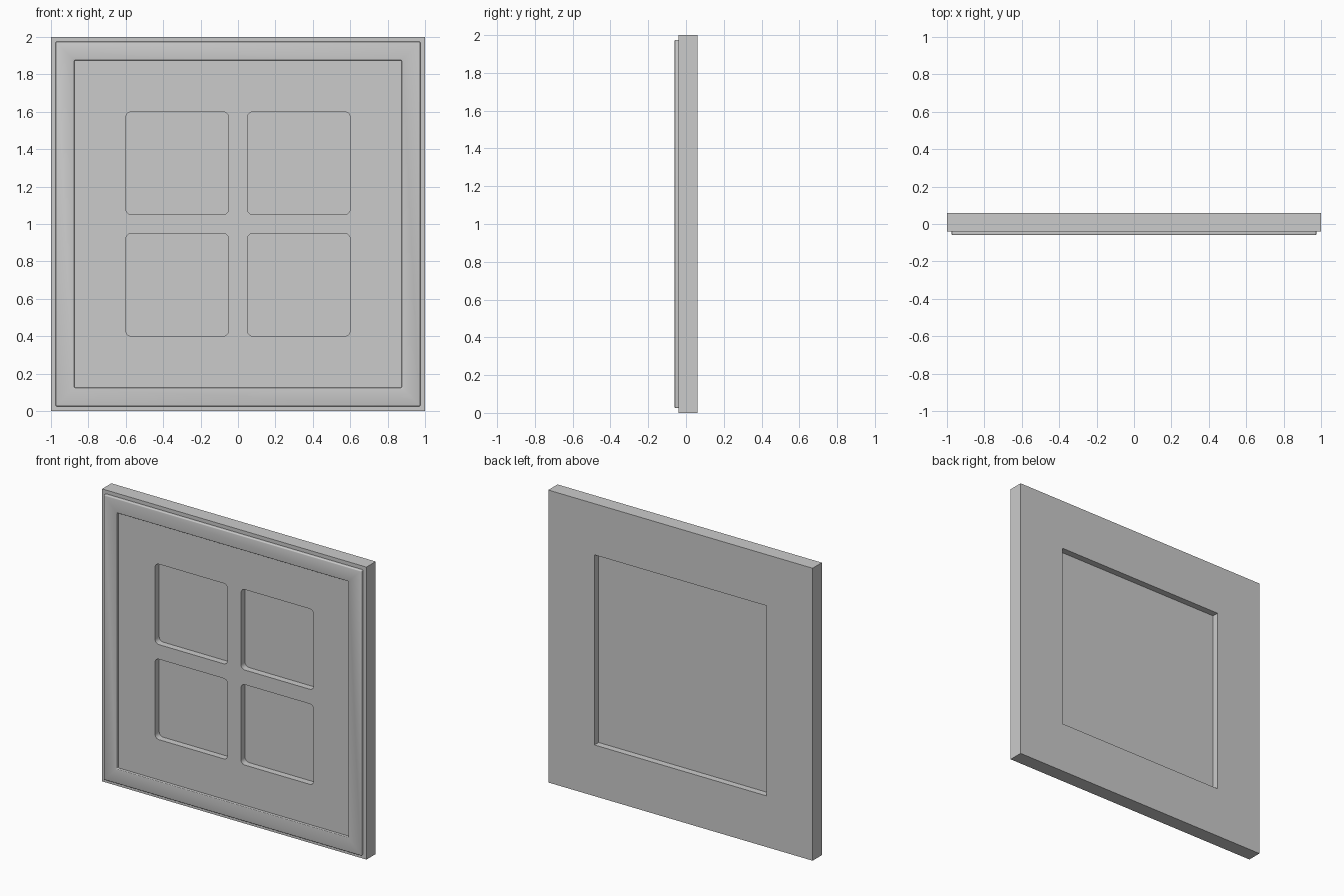
import bpy, bmesh
from math import radians

if "Cube" in bpy.data.objects:
    bpy.data.objects.remove(bpy.data.objects["Cube"])


def box(name, x, y, z, corner=0.0):
    """Box between (min, max) ranges; corner rounds the edges running along y."""
    bm = bmesh.new()
    bmesh.ops.create_cube(bm, size=1)
    for v in bm.verts:
        v.co = [r[0] if c < 0 else r[1] for c, r in zip(v.co, (x, y, z))]
    if corner:
        edges = [e for e in bm.edges
                 if abs(e.verts[0].co.y - e.verts[1].co.y) > 1e-5]
        bmesh.ops.bevel(bm, geom=edges, offset=corner, segments=5,
                        profile=0.5, affect='EDGES')
    bmesh.ops.recalc_face_normals(bm, faces=bm.faces)
    mesh = bpy.data.meshes.new(name)
    bm.to_mesh(mesh)
    bm.free()
    obj = bpy.data.objects.new(name, mesh)
    bpy.context.collection.objects.link(obj)
    return obj


def activate(obj):
    bpy.ops.object.select_all(action='DESELECT')
    obj.select_set(True)
    bpy.context.view_layer.objects.active = obj


def cut(obj, cutter):
    cutter.hide_render = True
    mod = obj.modifiers.new("cut", 'BOOLEAN')
    mod.operation = 'DIFFERENCE'
    mod.solver = 'EXACT'
    mod.object = cutter
    activate(obj)
    bpy.ops.object.modifier_apply(modifier=mod.name)
    bpy.data.objects.remove(cutter, do_unlink=True)


# Main slab, cut from both sides so a thin pane remains in the middle
panel = box("window_panel", (-1, 1), (-0.04, 0.06), (0, 2))
for x in ((-0.6, -0.05), (0.05, 0.6)):
    for z in ((0.4, 0.95), (1.05, 1.6)):
        cut(panel, box("pane_cutter", x, (-0.2, 0.005), z, corner=0.03))
cut(panel, box("back_cutter", (-0.65, 0.65), (0.015, 0.2), (0.35, 1.65)))
activate(panel)
bpy.ops.object.shade_smooth_by_angle(angle=radians(30))

# Raised trim around the front, softly rounded, sunk slightly into the slab
trim = box("front_trim", (-0.975, 0.975), (-0.06, -0.03), (0.025, 1.975))
cut(trim, box("trim_cutter", (-0.875, 0.875), (-0.2, 0.2), (0.125, 1.875)))
bevel = trim.modifiers.new("soft_edges", 'BEVEL')
bevel.width = 0.006
bevel.segments = 3
bevel.limit_method = 'ANGLE'
activate(trim)
bpy.ops.object.modifier_apply(modifier=bevel.name)
bpy.ops.object.shade_smooth_by_angle(angle=radians(35))
